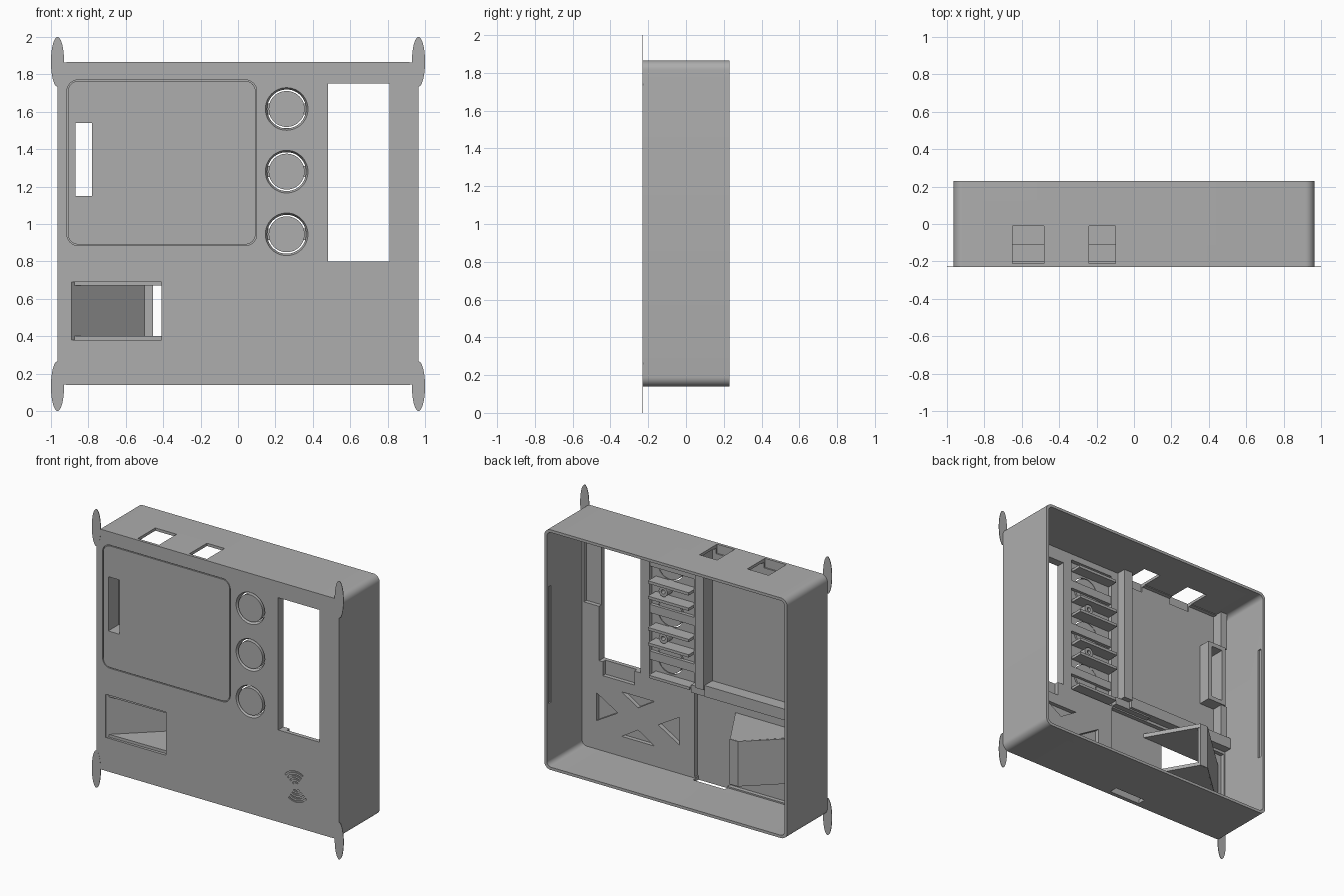
import bpy, bmesh
from math import sin, cos, pi, radians
from mathutils import Matrix, Vector

if "Cube" in bpy.data.objects:
    bpy.data.objects.remove(bpy.data.objects["Cube"], do_unlink=True)

grey = bpy.data.materials.new("plain grey")
grey.use_nodes = True
GREY = (0.42, 0.42, 0.42, 1)
grey.diffuse_color = GREY
grey.node_tree.nodes["Principled BSDF"].inputs["Base Color"].default_value = GREY

FRONT, FLOOR, PANEL, BACK = -0.23, -0.2, -0.17, 0.23


def make(name, bm):
    bmesh.ops.recalc_face_normals(bm, faces=bm.faces)
    mesh = bpy.data.meshes.new(name)
    bm.to_mesh(mesh)
    bm.free()
    mesh.materials.append(grey)
    ob = bpy.data.objects.new(name, mesh)
    bpy.context.collection.objects.link(ob)
    return ob


def prism(name, outlines, low, high, upright=False):
    """Extrude outlines along y, or along z when upright."""
    bm = bmesh.new()
    for pts in outlines:
        place = (lambda p, d: (p[0], p[1], d)) if upright else (lambda p, d: (p[0], d, p[1]))
        a = [bm.verts.new(place(p, low)) for p in pts]
        b = [bm.verts.new(place(p, high)) for p in pts]
        bm.faces.new(a)
        bm.faces.new(b[::-1])
        for i in range(len(a)):
            j = (i + 1) % len(a)
            bm.faces.new((a[i], b[i], b[j], a[j]))
    return make(name, bm)


def rect(x0, x1, z0, z1):
    return [(x0, z0), (x1, z0), (x1, z1), (x0, z1)]


def box(name, x0, x1, y0, y1, z0, z1):
    return prism(name, [rect(x0, x1, z0, z1)], y0, y1)


def round_rect(x0, x1, z0, z1, r, steps=8):
    pts = []
    for k, (x, z) in enumerate([(x1 - r, z1 - r), (x0 + r, z1 - r), (x0 + r, z0 + r), (x1 - r, z0 + r)]):
        for i in range(steps + 1):
            t = (k + i / steps) * pi / 2
            pts.append((x + r * cos(t), z + r * sin(t)))
    return pts


def oval(x, z, rx, rz, n=48):
    return [(x + rx * cos(2 * pi * i / n), z + rz * sin(2 * pi * i / n)) for i in range(n)]


def arc_band(x, z, r, width, mid, half, n=12):
    ts = [mid - half + 2 * half * i / n for i in range(n + 1)]
    return ([(x + r * cos(t), z + r * sin(t)) for t in ts]
            + [(x + (r + width) * cos(t), z + (r + width) * sin(t)) for t in reversed(ts)])


def cut(cutter, *targets):
    cutter.hide_render = True
    for ob in targets:
        mod = ob.modifiers.new("cut", 'BOOLEAN')
        mod.operation = 'DIFFERENCE'
        mod.solver = 'EXACT'
        mod.object = cutter
        with bpy.context.temp_override(object=ob, active_object=ob):
            bpy.ops.object.modifier_apply(modifier=mod.name)
    bpy.data.objects.remove(cutter, do_unlink=True)


# Case: rounded tray, open at the back
case = prism("case", [round_rect(-0.965, 0.965, 0.14, 1.865, 0.05)], FRONT, BACK)
cut(prism("hollow", [round_rect(-0.945, 0.945, 0.16, 1.845, 0.035)], PANEL, 0.5), case)

# Thinner pockets on the inside of the front panel
pockets = [(-0.87, -0.07, 0.88, 1.84), (-0.935, 0.05, 0.17, 0.78), (0.056, 0.41, 0.79, 1.8),
           (0.8, 0.93, 1.19, 1.79), (0.53, 0.78, 0.7, 0.82)]
for p in pockets:
    cut(box("pocket", p[0], p[1], FLOOR, 0, p[2], p[3]), case)

# Four triangular recesses pointing at a common centre
cx, cz = 0.5, 0.464
triangles = []
for s in (-1, 1):
    triangles.append([(cx + s * 0.33, cz - 0.1), (cx + s * 0.33, cz + 0.1), (cx + s * 0.16, cz)])
    triangles.append([(cx - 0.13, cz + s * 0.16), (cx + 0.13, cz + s * 0.16), (cx, cz + s * 0.08)])
cut(prism("triangles", triangles, FLOOR, 0), case)

# Screen window, top sockets, bottom slot and shallow side catches
cut(box("window", 0.48, 0.81, -0.5, 0, 0.8, 1.75), case)
for x0, x1 in ((-0.65, -0.48), (-0.24, -0.1)):
    cut(box("socket", x0, x1, -0.21, -0.01, 1.8, 2), case)
cut(box("bottom_slot", -0.21, 0.04, -0.2, -0.14, 0, 0.2), case)
for s in (-1, 1):
    a, b = sorted((s * 0.9, s * 0.955))
    cut(box("catch", a, b, 0.18, 0.21, 0.6, 1.44), case)

# Card opening in the front
cut(box("card_opening", -0.89, -0.41, -0.5, 0, 0.38, 0.69), case)

# Engraved wave arcs on the lower front
waves = [arc_band(0.62, 0.43, r, 0.011, mid, radians(42))
         for r in (0.025, 0.05, 0.075, 0.1) for mid in (radians(100), radians(280))]
cut(prism("waves", waves, -0.5, FRONT + 0.008), case)

# Inset cover plate with a hairline gap around it
cut(prism("cover_recess", [round_rect(-0.915, 0.1, 0.885, 1.77, 0.06)], -0.5, FRONT + 0.009), case)
cover = prism("cover_plate", [round_rect(-0.909, 0.094, 0.891, 1.764, 0.054)], FRONT, FRONT + 0.009)

# Frame behind the narrow slot, and the ribs around the board bay
slot_frame = box("slot_frame", -0.9, -0.75, FLOOR - 0.01, -0.11, 1.12, 1.57)
cut(box("slot", -0.87, -0.78, -0.5, 0.2, 1.15, 1.54), case, cover, slot_frame)
box("centre_rib", -0.07, 0, FLOOR - 0.005, -0.1, 0.85, 1.846)
box("bay_ledge", -0.946, -0.07, FLOOR - 0.005, -0.11, 0.8, 0.88)
box("ledge_step", -0.25, 0.05, FLOOR - 0.005, -0.13, 0.79, 0.845)
box("side_rib_upper", -0.92, -0.87, FLOOR - 0.005, -0.12, 1.57, 1.846)
box("side_rib_lower", -0.92, -0.87, FLOOR - 0.005, -0.12, 0.88, 1.12)

# Push buttons: chamfered hole, loose disc and a spring bar behind
for z in (1.615, 1.28, 0.945):
    bm = bmesh.new()
    bmesh.ops.create_cone(bm, cap_ends=True, segments=48, radius1=0.129, radius2=0.104, depth=0.05,
                          matrix=Matrix.Translation((0.26, -0.235, z)) @ Matrix.Rotation(-pi / 2, 4, 'X'))
    cut(make("chamfer", bm), case, cover)
    cut(prism("button_hole", [oval(0.26, z, 0.104, 0.104)], -0.5, -0.1), case)
    prism("button", [oval(0.26, z, 0.096, 0.096)], FRONT, FLOOR + 0.005)
    box("button_spring", 0.056, 0.41, FLOOR, FLOOR + 0.025, z - 0.03, z + 0.03)

# Shelves and hollow screw posts between the buttons
for z in (1.447, 1.112):
    for s in (-1, 1):
        box("button_shelf", 0.056, 0.38, FLOOR - 0.005, -0.11, z + s * 0.055 - 0.01, z + s * 0.055 + 0.01)
    post = prism("screw_post", [oval(0.28, z, 0.035, 0.035, 24)], FLOOR - 0.005, -0.14)
    cut(prism("screw_hole", [oval(0.28, z, 0.015, 0.015, 24)], FLOOR + 0.01, 0), post)
for z in (0.82, 1.74):
    box("button_shelf", 0.056, 0.38, FLOOR - 0.005, -0.12, z - 0.01, z + 0.01)

# Card chute: slanted wall between a floor and a ceiling, open at one end
chute_wall = [(-0.89, -0.229), (-0.5, 0.13), (-0.455, 0.13), (-0.455, 0.155), (-0.52, 0.155), (-0.925, -0.215)]
prism("chute_wall", [chute_wall], 0.376, 0.699, upright=True)
chute_plan = [(-0.9, -0.215), (-0.52, 0.15), (-0.455, 0.15), (-0.25, -0.205)]
prism("chute_floor", [chute_plan], 0.375, 0.4, upright=True)
prism("chute_ceiling", [chute_plan], 0.67, 0.7, upright=True)

# Thin oval tabs on the four front corners
for x in (-0.965, 0.965):
    for z in (0.133, 1.867):
        prism("corner_tab", [oval(x, z, 0.035, 0.133)], FRONT - 0.001, FRONT + 0.003)

# Smooth the rounded parts, keep the edges sharp
bpy.ops.object.select_all(action='DESELECT')
for ob in bpy.context.collection.objects:
    if ob.type == 'MESH' and grey.name in ob.data.materials:
        ob.select_set(True)
        bpy.context.view_layer.objects.active = ob
bpy.ops.object.shade_smooth_by_angle(angle=radians(30))
